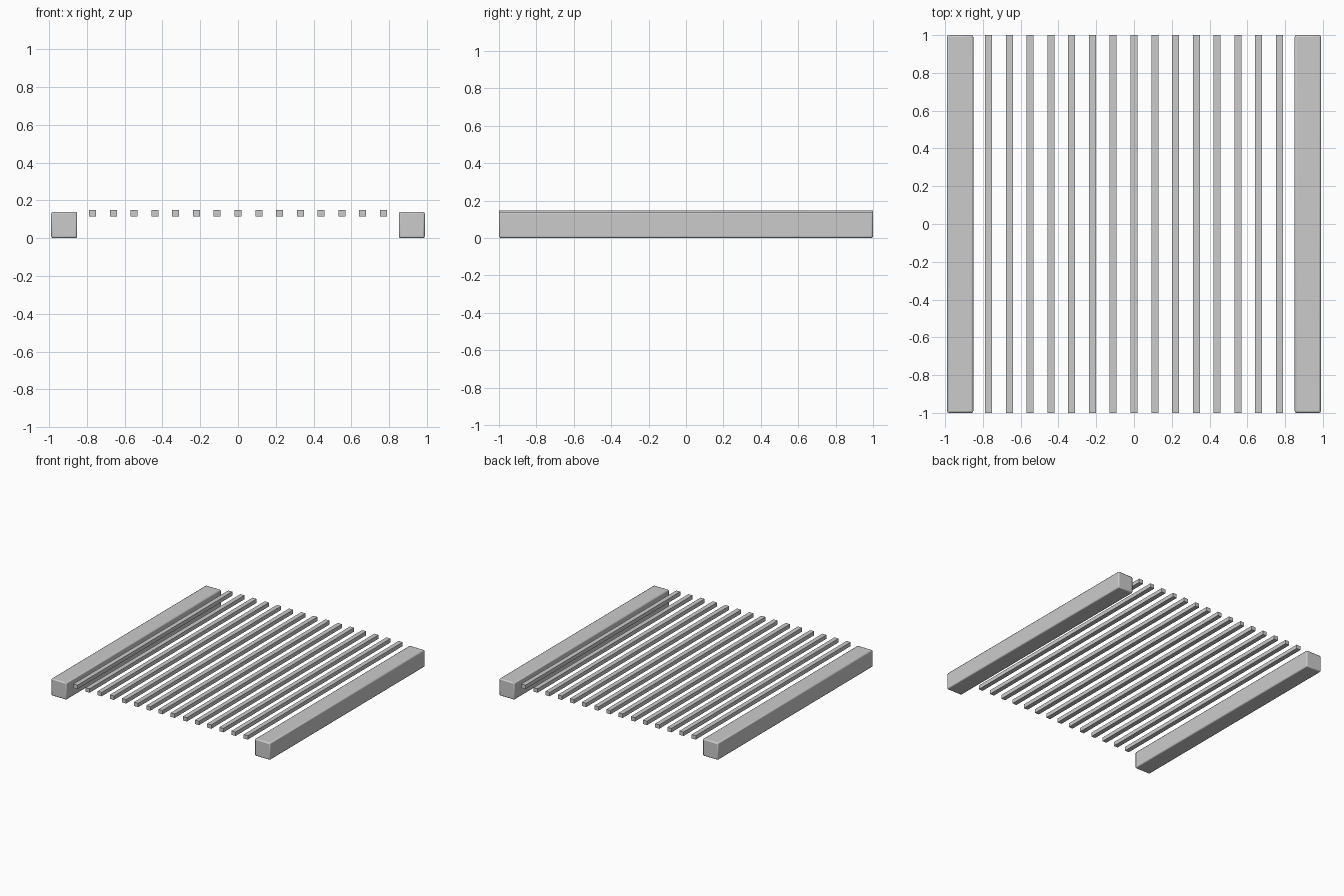
import bpy

if "Cube" in bpy.data.objects:
    bpy.data.objects.remove(bpy.data.objects["Cube"])


def box(name, x, z0, z1, width, length, bevel=0.0):
    bpy.ops.mesh.primitive_cube_add(size=1, location=(x, 0, (z0 + z1) / 2))
    ob = bpy.context.object
    ob.name = name
    ob.scale = (width, length, z1 - z0)
    bpy.ops.object.transform_apply(location=False, rotation=False, scale=True)
    if bevel:
        mod = ob.modifiers.new("soft_edges", 'BEVEL')
        mod.width = bevel
        mod.segments = 2
        bpy.ops.object.shade_smooth_by_angle()
    return ob


# Two heavy side beams with softened edges
for side, sx in (("left", -1), ("right", 1)):
    box(side + "_beam", sx * 0.92, 0.0, 0.139, 0.138, 2.0, bevel=0.009)

# Row of thin slats spanning the gap between the beams
for i in range(15):
    box(f"slat_{i + 1:02d}", (i - 7) * 0.11, 0.116, 0.148, 0.037, 2.0)
